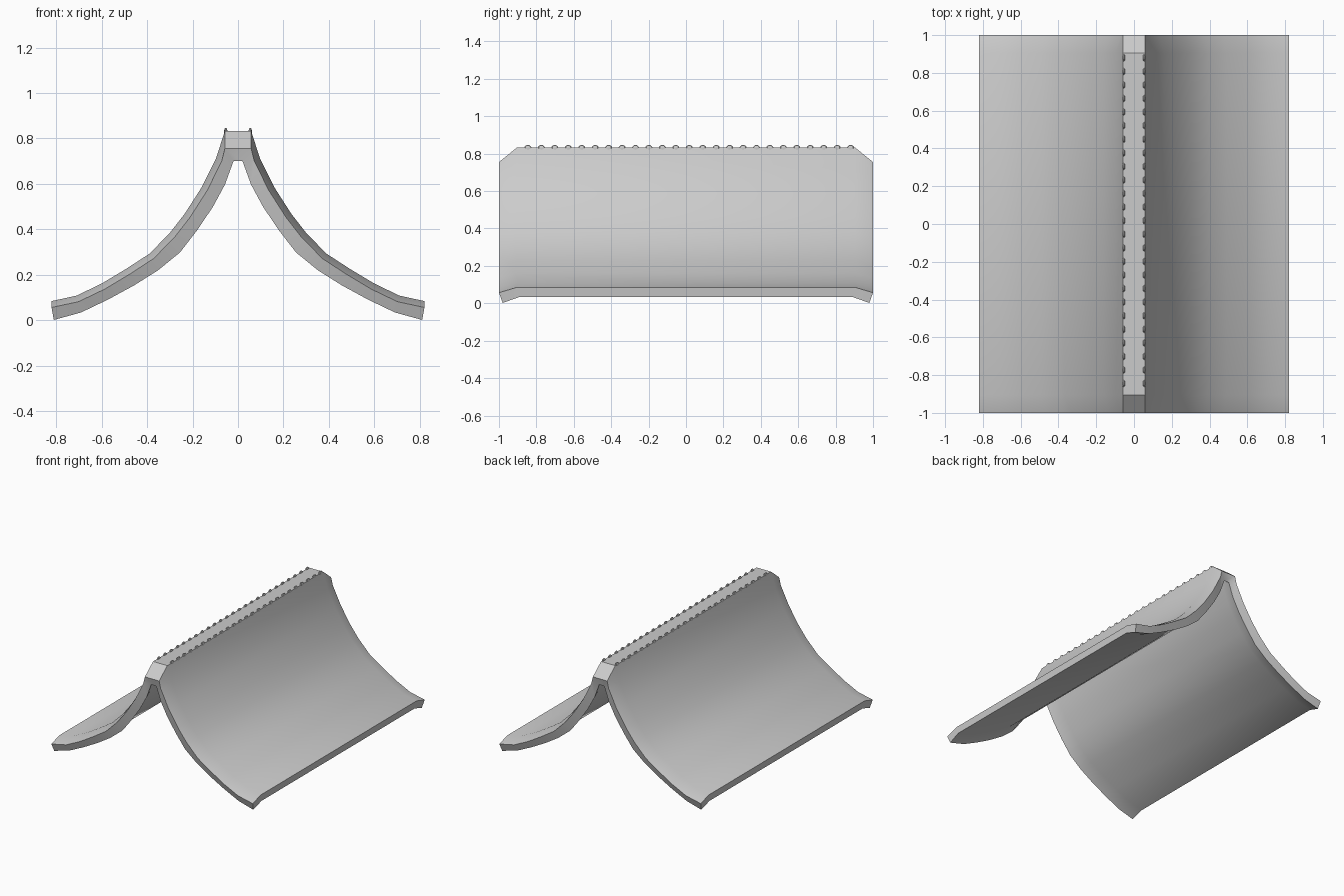
import bpy, bmesh, math
from mathutils import Matrix, Vector

if "Cube" in bpy.data.objects:
    bpy.data.objects.remove(bpy.data.objects["Cube"])

# Half profiles from ridge to eave (x, z)
OUTER = [(.058, .832), (.097, .712), (.16, .585), (.235, .468), (.302, .382),
         (.39, .293), (.49, .228), (.60, .162), (.71, .109), (.82, .085)]
INNER = [(.02, .70), (.057, .598), (.11, .50), (.18, .396), (.255, .299),
         (.352, .22), (.457, .154), (.571, .092), (.69, .035), (.81, .002)]


def offset(profile, dist, first, last):
    """Shift a half profile along its normals, with fixed end points."""
    out = [first]
    for a, p, b in zip(profile, profile[1:], profile[2:]):
        t = (Vector(b) - Vector(a)).normalized()
        out.append((p[0] - t.y * dist, p[1] + t.x * dist))
    return out + [last]


outer_end = offset(OUTER, -.028, (.058, .755), (.82, .057))
inner_mid = offset(INNER, .03, (.02, .772), (.815, .034))


def ring(bm, outer, inner, y_out, y_in):
    def side(profile, s, y):
        return [(s * x, y, z) for x, z in profile]
    pts = (side(outer[::-1], -1, y_out) + side(outer, 1, y_out)
           + side(inner[::-1], 1, y_in) + side(inner, -1, y_in))
    return [bm.verts.new(p) for p in pts]


def finish(bm, name, angle):
    bmesh.ops.recalc_face_normals(bm, faces=bm.faces)
    mesh = bpy.data.meshes.new(name)
    bm.to_mesh(mesh)
    bm.free()
    ob = bpy.data.objects.new(name, mesh)
    bpy.context.collection.objects.link(ob)
    bpy.ops.object.select_all(action='DESELECT')
    ob.select_set(True)
    bpy.context.view_layer.objects.active = ob
    bpy.ops.object.shade_smooth_by_angle(angle=math.radians(angle))
    return ob


# Curved roof shell with drooping gable ends
bm = bmesh.new()
rings = [ring(bm, outer_end, INNER, -1, -.98),
         ring(bm, OUTER, inner_mid, -.905, -.89),
         ring(bm, OUTER, inner_mid, .905, .89),
         ring(bm, outer_end, INNER, 1, .98)]
n = len(rings[0])
for r0, r1 in zip(rings, rings[1:]):
    for i in range(n):
        j = (i + 1) % n
        bm.faces.new((r0[i], r0[j], r1[j], r1[i]))
for r in (rings[0], rings[-1]):
    for i in range(n // 2 - 1):
        bm.faces.new((r[i], r[i + 1], r[n - 2 - i], r[n - 1 - i]))
finish(bm, "roof_shell", 30)

# Rows of small rounded bumps along both ridge edges
bm = bmesh.new()
COUNT = 25
for s in (-1, 1):
    for k in range(COUNT):
        y = -.845 + k * 1.725 / (COUNT - 1)
        m = Matrix.Translation((s * .054, y, .827)) @ Matrix.Diagonal((.008, .02, .02, 1))
        bmesh.ops.create_uvsphere(bm, u_segments=8, v_segments=6, radius=1, matrix=m)
finish(bm, "ridge_bumps", 30)
